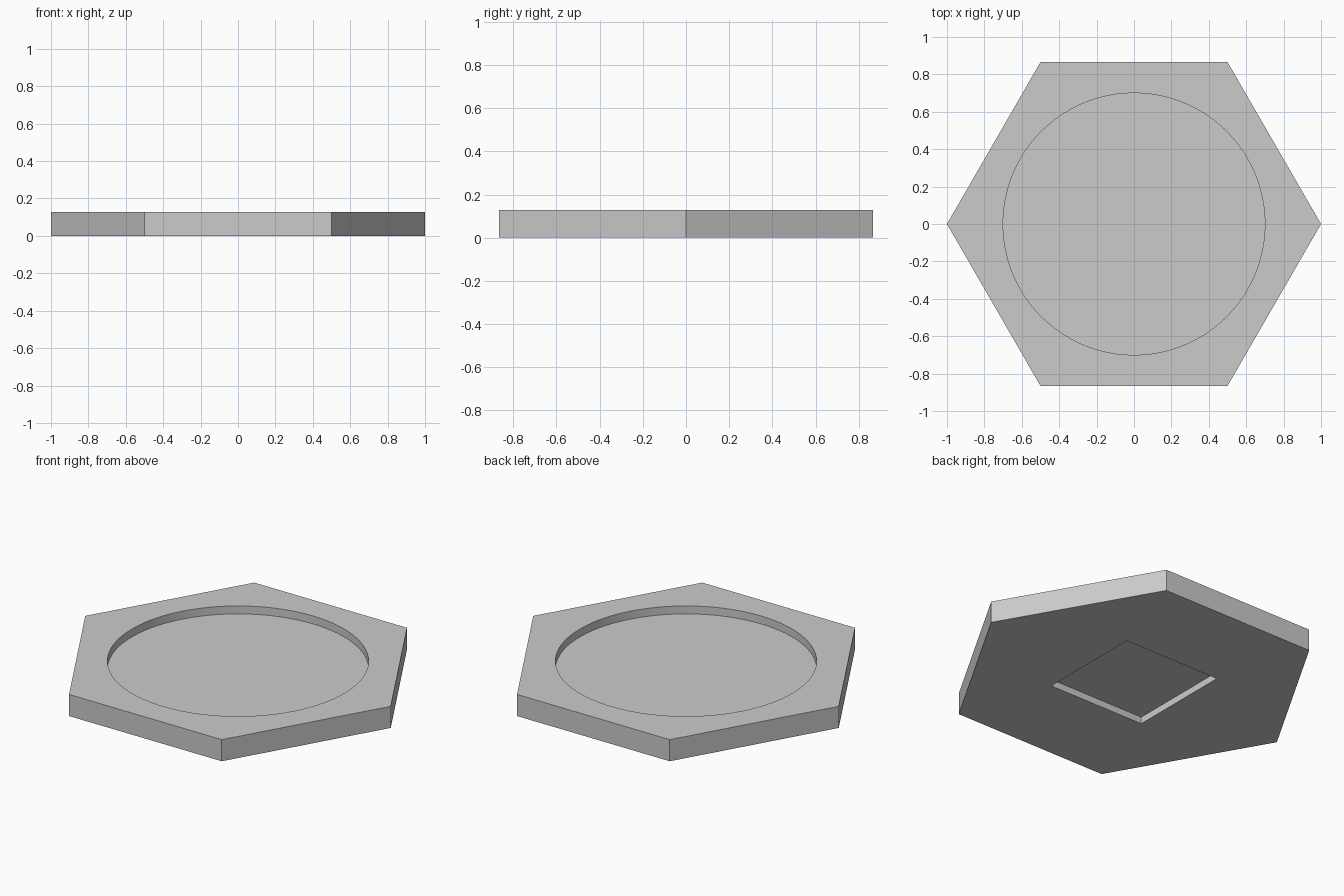
import bpy
import math

cube = bpy.data.objects.get("Cube")
if cube:
    bpy.data.objects.remove(cube, do_unlink=True)

HEIGHT = 0.128
POCKET_DEPTH = 0.047
SOCKET_SIDE = 0.63
SOCKET_DEPTH = 0.04

grey = bpy.data.materials.new("plain grey")
grey.use_nodes = True
colour = (0.6, 0.6, 0.6, 1)
grey.diffuse_color = colour
grey.node_tree.nodes["Principled BSDF"].inputs["Base Color"].default_value = colour


def prism(name, sides, radius, bottom, top, turn=0):
    """Upright prism between two heights, first corner turned from +x."""
    bpy.ops.mesh.primitive_cylinder_add(
        vertices=sides, radius=radius, depth=top - bottom,
        location=(0, 0, (top + bottom) / 2), rotation=(0, 0, turn))
    obj = bpy.context.object
    obj.name = obj.data.name = name
    obj.data.materials.append(grey)
    bpy.ops.object.transform_apply(location=True, rotation=True, scale=True)
    return obj


# Hexagonal plate with corners on the x axis
plate = prism("hexagonal_base", 6, 1, 0, HEIGHT, math.radians(30))

# Round pocket in the top, square socket in the underside
cutters = [
    prism("round_pocket_cutter", 128, 0.7, HEIGHT - POCKET_DEPTH, HEIGHT + 0.1),
    prism("square_socket_cutter", 4, SOCKET_SIDE / math.sqrt(2),
          -0.1, SOCKET_DEPTH, math.radians(45)),
]
for cutter in cutters:
    cut = plate.modifiers.new(cutter.name, 'BOOLEAN')
    cut.operation = 'DIFFERENCE'
    cut.solver = 'EXACT'
    cut.object = cutter
    cutter.hide_render = True
    cutter.hide_set(True)

# Apply the cuts, then smooth only the curved pocket wall
bpy.ops.object.select_all(action='DESELECT')
plate.select_set(True)
bpy.context.view_layer.objects.active = plate
for cutter in cutters:
    bpy.ops.object.modifier_apply(modifier=cutter.name)
    bpy.data.objects.remove(cutter, do_unlink=True)
bpy.ops.object.shade_smooth_by_angle(angle=math.radians(30))
